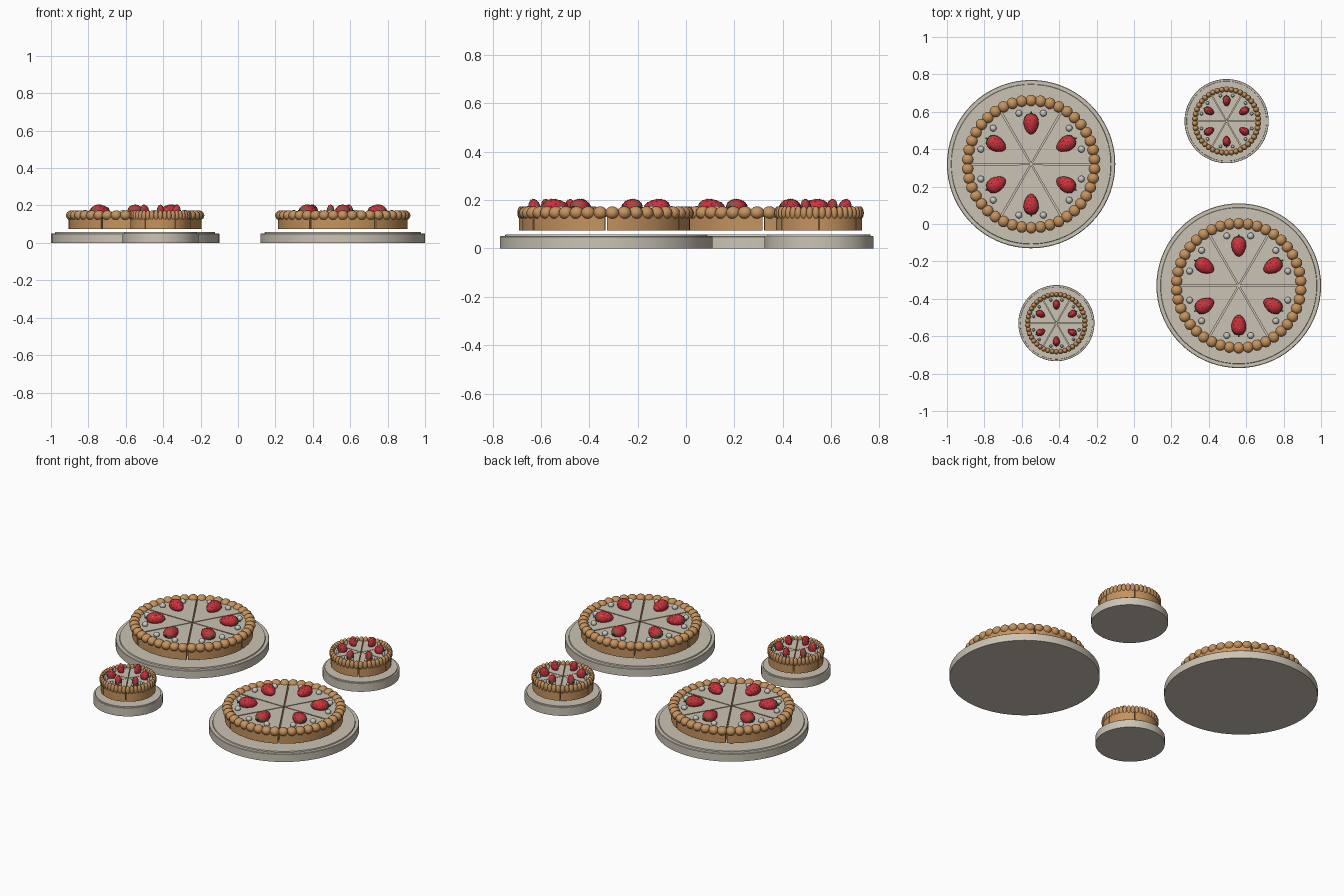
import bpy, bmesh, math
from mathutils import Matrix, Vector

cube = bpy.data.objects.get("Cube")
if cube:
    bpy.data.objects.remove(cube)


def material(name, rgb):
    m = bpy.data.materials.new(name)
    m.use_nodes = True
    m.diffuse_color = (*rgb, 1)
    m.node_tree.nodes["Principled BSDF"].inputs["Base Color"].default_value = (*rgb, 1)
    return m


CREAM = material("cream", (0.60, 0.55, 0.46))
CRUST = material("baked crust", (0.56, 0.29, 0.11))
RED = material("berry red", (0.62, 0.03, 0.045))
GREEN = material("leaf green", (0.10, 0.15, 0.05))
SEED = material("seed yellow", (0.70, 0.48, 0.22))
PEARL = material("pearl grey", (0.56, 0.57, 0.54))

SLICES = 6
TOP = 0.152
# x, y and horizontal scale of each cake
CAKES = [(-0.55, 0.32, 1.0), (0.56, -0.33, 0.978),
         (0.495, 0.55, 0.5), (-0.415, -0.53, 0.452)]


def turn(angle):
    return Matrix.Rotation(angle, 4, 'Z')


def place(loc, size):
    return Matrix.Translation(loc) @ Matrix.Diagonal((*size, 1))


def around(count):
    return [turn(math.tau * i / count) for i in range(count)]


def serve(name, bm, mats):
    """Turn the mesh into one part of every cake."""
    bmesh.ops.recalc_face_normals(bm, faces=bm.faces)
    mesh = bpy.data.meshes.new(name)
    bm.to_mesh(mesh)
    bm.free()
    for m in mats:
        mesh.materials.append(m)
    for i, (x, y, s) in enumerate(CAKES):
        ob = bpy.data.objects.new(f"{name}_{i + 1}", mesh)
        bpy.context.collection.objects.link(ob)
        ob.location = (x, y, 0)
        ob.scale = (s, s, 1)
        if i == 0:
            bpy.ops.object.select_all(action='DESELECT')
            ob.select_set(True)
            bpy.context.view_layer.objects.active = ob
            bpy.ops.object.shade_smooth_by_angle(angle=math.radians(40))


# Stepped serving plate, spun from its profile
bm = bmesh.new()
profile = [(0, 0), (0.45, 0), (0.45, 0.048), (0.447, 0.051),
           (0.428, 0.051), (0.426, 0.058), (0, 0.058)]
verts = [bm.verts.new((r, 0, z)) for r, z in profile]
edges = [bm.edges.new(pair) for pair in zip(verts, verts[1:])]
bmesh.ops.spin(bm, geom=verts + edges, axis=(0, 0, 1), cent=(0, 0, 0),
               angle=math.tau, steps=72)
bmesh.ops.remove_doubles(bm, verts=bm.verts, dist=0.0001)
serve("plate", bm, [CREAM])

# Six wedge slices with narrow cuts between them, cream on top
bm = bmesh.new()
half = math.radians(29.3)
for spin in around(SLICES):
    outline = [Vector((0, 0.006, 0.075))]
    for k in range(15):
        a = math.pi / 2 - half + 2 * half * k / 14
        outline.append(Vector((0.355 * math.cos(a), 0.355 * math.sin(a), 0.075)))
    base = bm.faces.new([bm.verts.new(spin @ p) for p in outline])
    raised = bmesh.ops.extrude_face_region(bm, geom=[base], use_keep_orig=True)
    up = [v for v in raised["geom"] if isinstance(v, bmesh.types.BMVert)]
    bmesh.ops.translate(bm, verts=up, vec=(0, 0, TOP - 0.075))
for f in bm.faces:
    f.material_index = int(f.calc_center_median().z > TOP - 0.001)
serve("slices", bm, [CRUST, CREAM])

# Beaded crust rim
bm = bmesh.new()
for spin in around(SLICES * 7):
    bmesh.ops.create_uvsphere(bm, u_segments=16, v_segments=10, radius=1,
                              matrix=spin @ place((0, 0.34, 0.147), (0.030, 0.031, 0.027)))
serve("rim_beads", bm, [CRUST])

# Two pearls near the outer end of each berry
bm = bmesh.new()
for spin in around(SLICES):
    for side in (-1, 1):
        bmesh.ops.create_uvsphere(bm, u_segments=14, v_segments=8, radius=1,
                                  matrix=spin @ turn(side * math.radians(13.5))
                                  @ place((0, 0.28, TOP + 0.008), (0.018, 0.018, 0.016)))
serve("pearls", bm, [PEARL])


def berry_point(p):
    """Shape a unit sphere into a berry with its tip toward the cake centre."""
    taper = 0.93 + 0.2 * p.y
    return Vector((0.043 * p.x * taper, 0.214 + 0.055 * p.y, 0.170 + 0.036 * p.z * taper))


# Strawberries
bm = bmesh.new()
for spin in around(SLICES):
    ball = bmesh.ops.create_uvsphere(bm, u_segments=20, v_segments=14, radius=1)
    for v in ball["verts"]:
        v.co = spin @ berry_point(v.co)
serve("strawberries", bm, [RED])

# Seeds in staggered rows on the upper half of each berry
bm = bmesh.new()
for spin in around(SLICES):
    for row, y in enumerate((-0.7, -0.35, 0.0, 0.35)):
        r = math.sqrt(1 - y * y)
        for k in range(5):
            a = math.pi * (k + 0.3 + 0.4 * (row % 2)) / 5
            spot = berry_point(Vector((r * math.cos(a), y, r * math.sin(a))))
            bmesh.ops.create_icosphere(bm, subdivisions=1, radius=1,
                                       matrix=spin @ place(spot, (0.0025, 0.004, 0.0025)))
serve("seeds", bm, [SEED])

# Leaf crown over the outer end of each berry
bm = bmesh.new()
for spin in around(SLICES):
    for k in range(7):
        a = math.tau * k / 7 + math.pi / 2

        def leaf(offset, reach):
            p = Vector((math.sin(reach) * math.cos(a + offset), math.cos(reach),
                        math.sin(reach) * math.sin(a + offset)))
            return bm.verts.new(spin @ berry_point(p * 1.05))

        bm.faces.new([leaf(0, 0.05), leaf(-0.28, 0.5), leaf(0, 1.0), leaf(0.28, 0.5)])
    bmesh.ops.create_cone(bm, cap_ends=True, segments=6, radius1=0.005, radius2=0.004,
                          depth=0.014, matrix=spin @ Matrix.Translation((0, 0.274, 0.170))
                          @ Matrix.Rotation(math.pi / 2, 4, 'X'))
serve("berry_leaves", bm, [GREEN])
